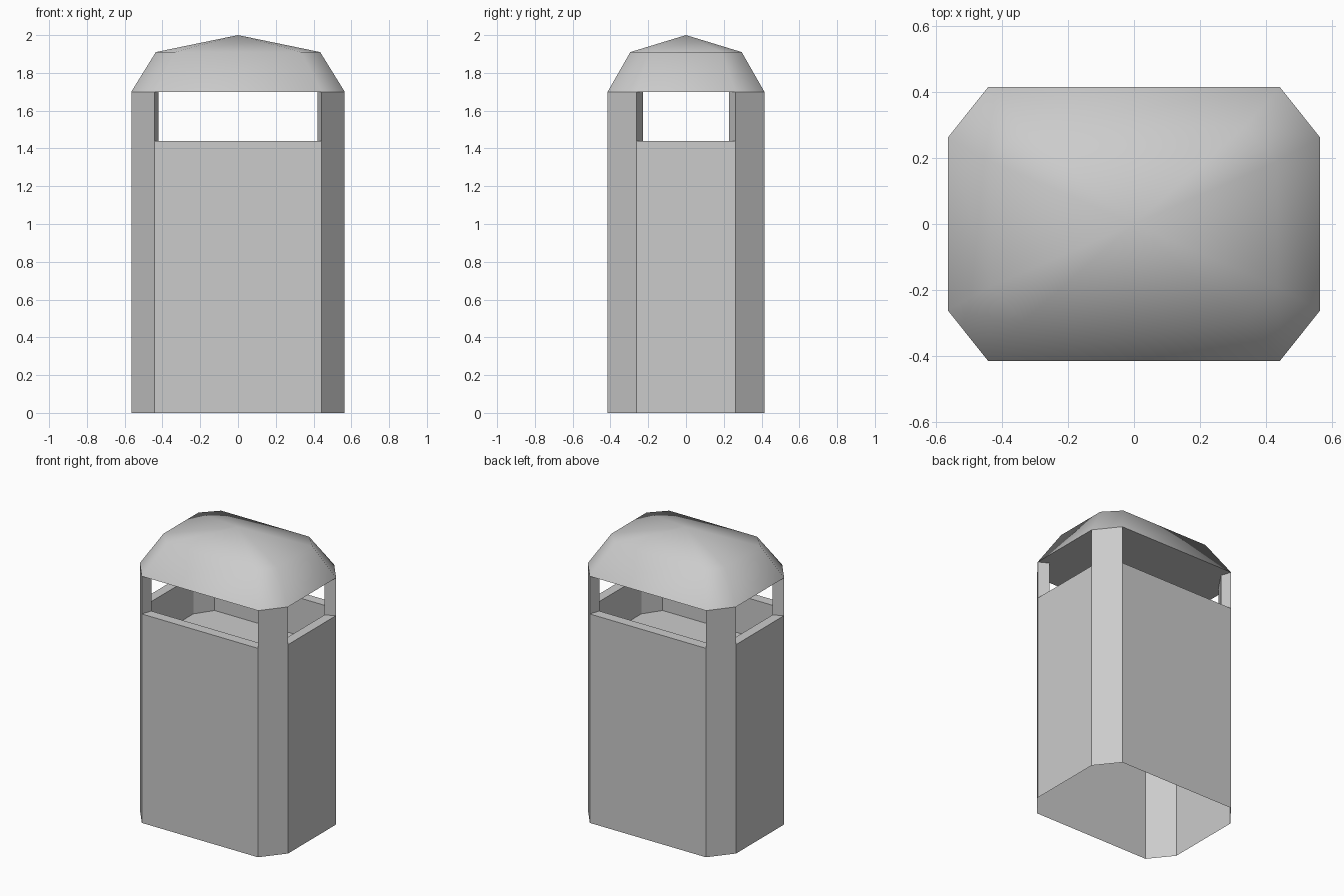
import bpy
import bmesh

cube = bpy.data.objects.get("Cube")
if cube:
    bpy.data.objects.remove(cube)

FLOOR, SILL, EAVES = 1.18, 1.44, 1.70

metal = bpy.data.materials.new("plain grey")
metal.use_nodes = True
grey = (0.6, 0.6, 0.6, 1)
metal.diffuse_color = grey
metal.node_tree.nodes["Principled BSDF"].inputs["Base Color"].default_value = grey


def octagon(wide, deep, flat_x, flat_y):
    """Counter-clockwise chamfered rectangle, starting on the front wall."""
    half = [(-flat_x, -deep), (flat_x, -deep), (wide, -flat_y), (wide, flat_y)]
    return half + [(-x, -y) for x, y in half]


def make_object(name, bm):
    bmesh.ops.remove_doubles(bm, verts=bm.verts, dist=0.0001)
    mesh = bpy.data.meshes.new(name)
    bm.to_mesh(mesh)
    bm.free()
    mesh.materials.append(metal)
    obj = bpy.data.objects.new(name, mesh)
    bpy.context.collection.objects.link(obj)
    return obj


def face(bm, points):
    return bm.faces.new([bm.verts.new(p) for p in points])


def upright(bm, a, b, low, high):
    """Vertical quad above the plan line from a to b."""
    face(bm, [(*a, low), (*b, low), (*b, high), (*a, high)])


outer = octagon(0.565, 0.415, 0.443, 0.262)
inner = octagon(0.50, 0.345, 0.42, 0.227)

# Body: open-bottomed shell with a recessed tray; the chamfers rise as posts
body = bmesh.new()
for i in range(8):
    j = (i + 1) % 8
    is_post = i % 2 == 1
    top = EAVES if is_post else SILL
    upright(body, outer[i], outer[j], 0, top)
    upright(body, inner[j], inner[i], FLOOR, top)
    if is_post:
        upright(body, inner[i], outer[i], SILL, EAVES)
        upright(body, outer[j], inner[j], SILL, EAVES)
    else:
        face(body, [(*p, SILL) for p in (outer[i], outer[j], inner[j], inner[i])])
face(body, [(*p, FLOOR) for p in inner])
make_object("bin_body", body)

# Roof: two-tier faceted dome with a flat underside
roof = bmesh.new()
shoulder = octagon(0.435, 0.295, 0.335, 0.19)
for i in range(8):
    j = (i + 1) % 8
    face(roof, [(*outer[i], EAVES), (*outer[j], EAVES), (*shoulder[j], 1.91), (*shoulder[i], 1.91)])
    face(roof, [(*shoulder[i], 1.91), (*shoulder[j], 1.91), (0, 0, 2)])
face(roof, [(*p, EAVES) for p in reversed(outer)])
dome = make_object("domed_roof", roof)

# Smooth the dome, keeping its lower rim crisp
bpy.ops.object.select_all(action="DESELECT")
dome.select_set(True)
bpy.context.view_layer.objects.active = dome
bpy.ops.object.shade_smooth_by_angle(angle=1.0)
